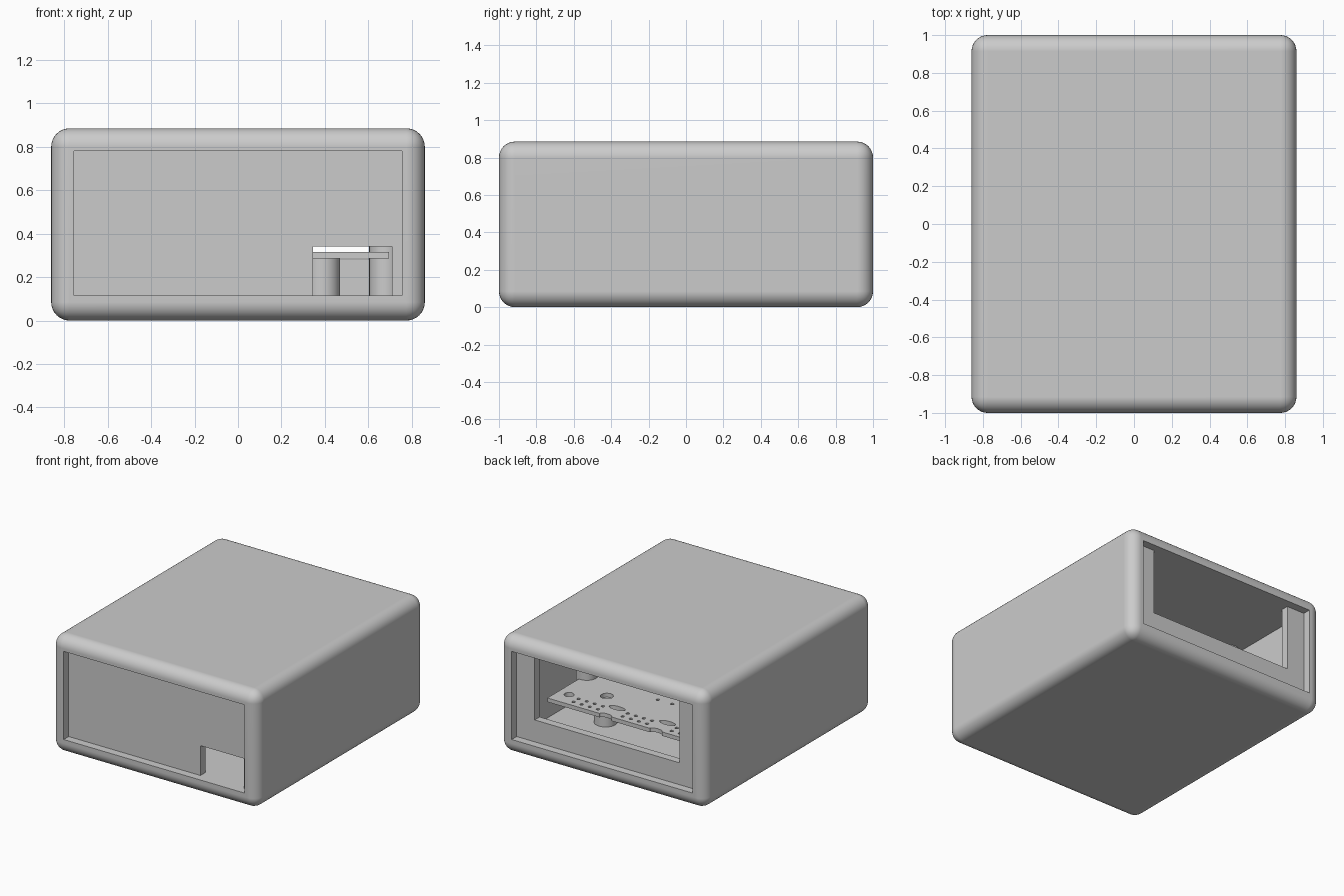
import bpy, bmesh
from math import radians
from mathutils import Matrix

cube = bpy.data.objects.get("Cube")
if cube:
    bpy.data.objects.remove(cube, do_unlink=True)

grey = bpy.data.materials.new("plain_grey")
grey.use_nodes = True
grey.diffuse_color = (0.6, 0.6, 0.6, 1)
grey.node_tree.nodes["Principled BSDF"].inputs["Base Color"].default_value = (0.6, 0.6, 0.6, 1)


def add_object(name, bm):
    bmesh.ops.recalc_face_normals(bm, faces=bm.faces)
    mesh = bpy.data.meshes.new(name)
    bm.to_mesh(mesh)
    bm.free()
    mesh.materials.append(grey)
    obj = bpy.data.objects.new(name, mesh)
    bpy.context.collection.objects.link(obj)
    return obj


def add_box(bm, x0, x1, y0, y1, z0, z1):
    place = Matrix.Translation(((x0 + x1) / 2, (y0 + y1) / 2, (z0 + z1) / 2))
    size = Matrix.Diagonal((x1 - x0, y1 - y0, z1 - z0, 1))
    bmesh.ops.create_cube(bm, size=1, matrix=place @ size)


def add_cylinder(bm, x, y, z0, z1, radius, sides=32, stretch=1):
    place = Matrix.Translation((x, y, (z0 + z1) / 2)) @ Matrix.Diagonal((stretch, 1, 1, 1))
    bmesh.ops.create_cone(bm, cap_ends=True, segments=sides, radius1=radius,
                          radius2=radius, depth=z1 - z0, matrix=place)


def add_panel(name, outline, y0, y1):
    bm = bmesh.new()
    face = bm.faces.new([bm.verts.new((x, y0, z)) for x, z in outline])
    made = bmesh.ops.extrude_face_region(bm, geom=[face])["geom"]
    moved = [v for v in made if isinstance(v, bmesh.types.BMVert)]
    bmesh.ops.translate(bm, verts=moved, vec=(0, y1 - y0, 0))
    return add_object(name, bm)


def cut(obj, bm):
    cutter = add_object("cutter", bm)
    cutter.hide_render = True
    mod = obj.modifiers.new("cut", 'BOOLEAN')
    mod.operation = 'DIFFERENCE'
    mod.solver = 'EXACT'
    mod.object = cutter
    graph = bpy.context.evaluated_depsgraph_get()
    mesh = bpy.data.meshes.new_from_object(obj.evaluated_get(graph))
    obj.modifiers.remove(mod)
    obj.data = mesh
    bpy.data.objects.remove(cutter, do_unlink=True)


def smooth(obj):
    bpy.ops.object.select_all(action='DESELECT')
    obj.select_set(True)
    bpy.context.view_layer.objects.active = obj
    bpy.ops.object.shade_smooth_by_angle(angle=radians(30))


WALL, FLOOR, CEILING = 0.755, 0.115, 0.78

# Rounded case with an open tunnel from front to back
bm = bmesh.new()
add_box(bm, -0.86, 0.86, -1, 1, 0, 0.885)
bmesh.ops.bevel(bm, geom=bm.edges[:], offset=0.085, segments=8, profile=0.5, affect='EDGES')
case = add_object("case_shell", bm)
bm = bmesh.new()
add_box(bm, -WALL, WALL, -1.2, 1.2, FLOOR, CEILING)
cut(case, bm)
smooth(case)
case.modifiers.new("even_shading", 'WEIGHTED_NORMAL').keep_sharp = True

# Recessed end panels, their rims tucked into the shell
side, low, high = WALL + 0.01, FLOOR - 0.01, CEILING + 0.01
add_panel("front_panel", [(-side, low), (0.345, low), (0.345, 0.34), (0.71, 0.34),
                          (0.71, low), (side, low), (side, high), (-side, high)], -0.94, -0.88)
add_panel("back_panel", [(-side, low), (side, low), (side, high), (0.605, high),
                         (0.605, 0.28), (-0.605, 0.28), (-0.605, high), (-side, high)], 0.88, 0.94)

# Circuit board, mirrored about its middle line
MID = 0.21
bm = bmesh.new()
add_box(bm, -0.695, 0.695, MID - 0.45, MID + 0.45, 0.285, 0.315)
board = add_object("circuit_board", bm)
bm = bmesh.new()
Z = (0.2, 0.4)
for end in (-1, 1):
    for s in (-1, 1):
        add_cylinder(bm, s * 0.605, MID + end * 0.32, *Z, 0.035, 16)
        add_cylinder(bm, s * 0.38, MID + end * 0.19, *Z, 0.045, 20)
        add_cylinder(bm, s * 0.21, MID + end * 0.31, *Z, 0.027, 20, stretch=2.4)
        add_cylinder(bm, s * 0.21, MID + end * 0.45, *Z, 0.025, 16, stretch=2)
    # Rows of pin holes
    for row in (0.34, 0.4):
        for centre in (-0.41, 0, 0.41):
            for i in range(4):
                add_cylinder(bm, centre + (i - 1.5) * 0.068, MID + end * row, *Z, 0.013, 8)
for s in (-1, 1):
    add_cylinder(bm, s * 0.06, MID + 0.04, *Z, 0.013, 8)
cut(board, bm)
smooth(board)

# Short posts under the board and tall posts against the side walls
for s, word in ((-1, "right"), (1, "left")):
    for end, place in ((-1, "front"), (1, "back")):
        bm = bmesh.new()
        add_cylinder(bm, s * 0.39, MID + end * 0.19, FLOOR - 0.01, 0.285, 0.08)
        smooth(add_object(f"{place}_{word}_standoff", bm))
    bm = bmesh.new()
    add_cylinder(bm, s * 0.68, MID, FLOOR - 0.01, CEILING + 0.01, 0.076)
    smooth(add_object(f"{word}_tall_post", bm))
